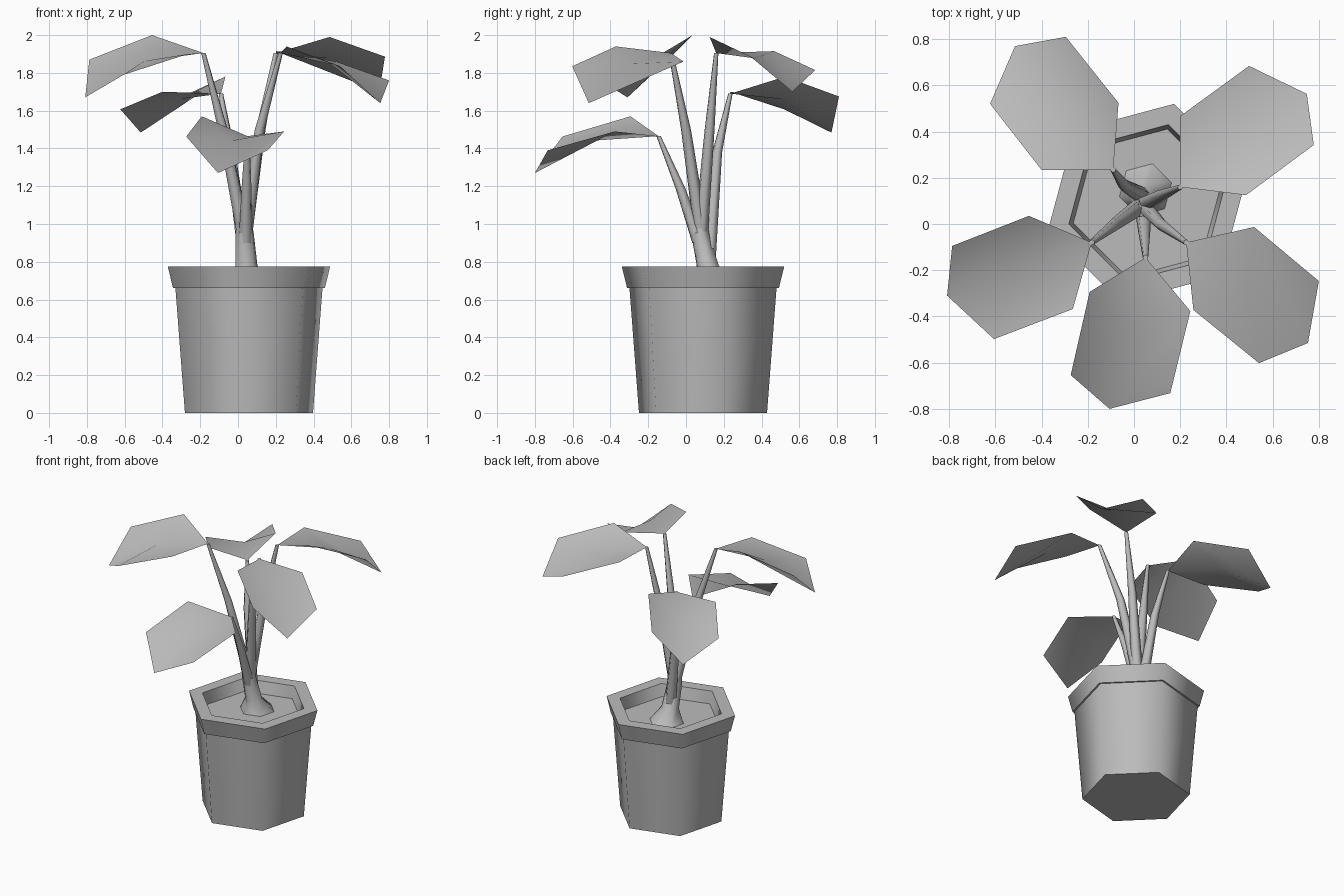
import bpy
import bmesh
import math
from mathutils import Vector

if "Cube" in bpy.data.objects:
    bpy.data.objects.remove(bpy.data.objects["Cube"])

grey = bpy.data.materials.new("plain_grey")
grey.use_nodes = True
grey.diffuse_color = (0.5, 0.5, 0.5, 1)
grey.node_tree.nodes["Principled BSDF"].inputs["Base Color"].default_value = grey.diffuse_color


def finish(name, bm, angle):
    mesh = bpy.data.meshes.new(name)
    bm.to_mesh(mesh)
    bm.free()
    mesh.materials.append(grey)
    obj = bpy.data.objects.new(name, mesh)
    bpy.context.collection.objects.link(obj)
    bpy.ops.object.select_all(action="DESELECT")
    obj.select_set(True)
    bpy.context.view_layer.objects.active = obj
    bpy.ops.object.shade_smooth_by_angle(angle=math.radians(angle))


def loft(name, rings, turn=15, sides=6, angle=65):
    """Skin level six-sided rings given as (x, y, z, radius)."""
    bm = bmesh.new()
    loops = []
    for x, y, z, r in rings:
        loops.append([bm.verts.new((x + r * math.cos(a), y + r * math.sin(a), z))
                      for a in (math.radians(turn) + math.tau * i / sides for i in range(sides))])
    for low, high in zip(loops, loops[1:]):
        for i in range(sides):
            j = (i + 1) % sides
            bm.faces.new((low[i], low[j], high[j], high[i]))
    bm.faces.new(loops[0][::-1])
    bm.faces.new(loops[-1])
    finish(name, bm, angle)


def leaf(name, base, side_a, far_a, tip, far_b, side_b):
    """Folded blade: outline of six points around a sunken midrib."""
    bm = bmesh.new()
    mid = (Vector(base) + Vector(tip)) / 2 + Vector((0, 0, 0.075))
    b, sa, fa, t, fb, sb, m = [bm.verts.new(p) for p in (base, side_a, far_a, tip, far_b, side_b, mid)]
    for face in ((b, sa, m), (sa, fa, t, m), (m, t, fb, sb), (b, m, sb)):
        bm.faces.new(face)
    bm.normal_update()
    if sum(f.normal.z for f in bm.faces) < 0:
        bmesh.ops.reverse_faces(bm, faces=bm.faces[:])
    finish(name, bm, 80)


# Pot with rim and sunken soil
PROFILE = [(0.351, 0), (0.403, 0.66), (0.416, 0.66), (0.445, 0.775),
           (0.352, 0.775), (0.332, 0.69)]
loft("pot", [(0.058, 0.09, z, r) for r, z in PROFILE])

# Flared trunk
loft("trunk", [(0.05, 0.15, 0.685, 0.12), (0.045, 0.115, 0.78, 0.06),
               (0.035, 0.075, 0.95, 0.05), (0.03, 0.06, 1.1, 0.03)])

# Leaves, each listed from its stalk joint around the outline
LEAVES = {
    "back_right": [(-0.09, 0.235, 1.69), (-0.067, 0.524, 1.78), (-0.295, 0.81, 1.675),
                   (-0.515, 0.77, 1.484), (-0.623, 0.52, 1.607), (-0.40, 0.234, 1.70)],
    "back_left": [(0.2, 0.16, 1.905), (0.2, 0.467, 1.915), (0.498, 0.684, 1.815),
                  (0.748, 0.563, 1.70), (0.778, 0.342, 1.886), (0.485, 0.125, 1.99)],
    "side_right": [(-0.183, -0.08, 1.905), (-0.455, 0.035, 2.0), (-0.787, -0.095, 1.87),
                   (-0.809, -0.31, 1.67), (-0.606, -0.498, 1.79), (-0.265, -0.368, 1.9)],
    "front_left": [(0.226, -0.08, 1.905), (0.52, -0.013, 1.86), (0.80, -0.247, 1.76),
                   (0.753, -0.515, 1.64), (0.541, -0.602, 1.835), (0.257, -0.372, 1.94)],
    "front": [(0.05, -0.145, 1.465), (0.244, -0.377, 1.49), (0.157, -0.732, 1.39),
              (-0.106, -0.80, 1.27), (-0.274, -0.654, 1.463), (-0.192, -0.294, 1.57)],
}
# Stalk start and bend for each leaf
STALKS = {
    "back_right": [(0.04, 0.12, 0.8), (-0.04, 0.165, 1.38)],
    "back_left": [(0.04, 0.08, 0.95), (0.12, 0.125, 1.5)],
    "side_right": [(0.03, 0.08, 0.95), (-0.08, 0.0, 1.5)],
    "front_left": [(0.04, 0.08, 0.95), (0.115, 0.0, 1.5)],
    "front": [(0.04, 0.07, 0.9), (0.045, -0.03, 1.19)],
}
for name, points in LEAVES.items():
    leaf(name + "_leaf", *points)
    start, bend = STALKS[name]
    loft(name + "_stalk", [(*start, 0.038), (*bend, 0.027), (*points[0], 0.012)])
